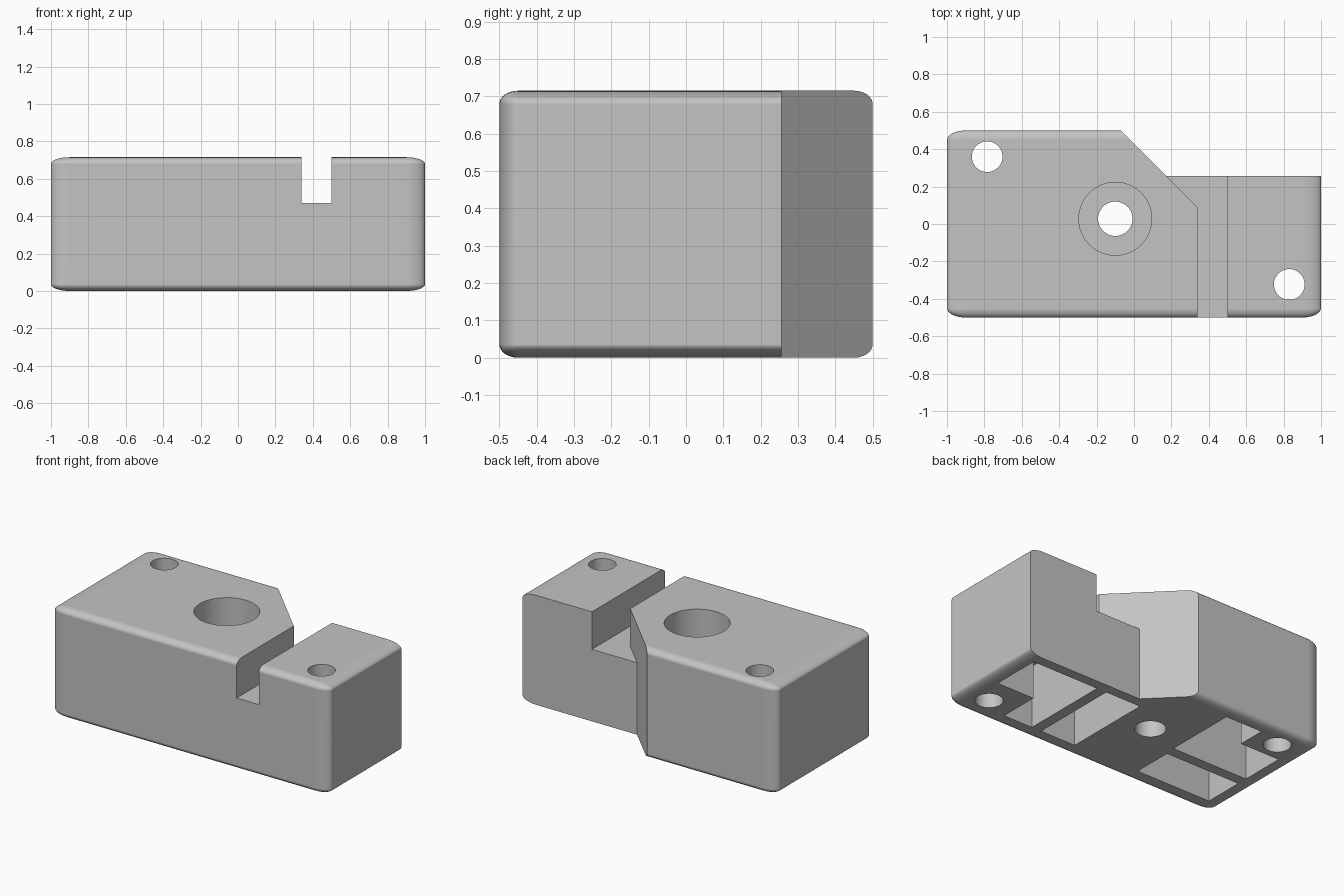
import bpy, bmesh, math
from mathutils import Matrix

old = bpy.data.objects.get("Cube")
if old:
    bpy.data.objects.remove(old)

HEIGHT = 0.715
SLOT_FLOOR = 0.47
POCKET_TOP = 0.41
BORE_FLOOR = 0.3
BELOW, ABOVE = -0.2, 1.0

grey = bpy.data.materials.new("plain_grey")
grey.use_nodes = True
colour = (0.55, 0.55, 0.55, 1)
grey.diffuse_color = colour
grey.node_tree.nodes["Principled BSDF"].inputs["Base Color"].default_value = colour


def make_object(name, bm):
    bmesh.ops.recalc_face_normals(bm, faces=bm.faces)
    mesh = bpy.data.meshes.new(name)
    bm.to_mesh(mesh)
    bm.free()
    obj = bpy.data.objects.new(name, mesh)
    obj.data.materials.append(grey)
    bpy.context.collection.objects.link(obj)
    return obj


def prism(name, outline, z0, z1):
    """Cutter extruded upwards from a flat outline."""
    bm = bmesh.new()
    face = bm.faces.new([bm.verts.new((x, y, z0)) for x, y in outline])
    top = bmesh.ops.extrude_face_region(bm, geom=[face])["geom"]
    bmesh.ops.translate(bm, vec=(0, 0, z1 - z0),
                        verts=[v for v in top if isinstance(v, bmesh.types.BMVert)])
    return make_object(name, bm)


def cylinder(name, x, y, radius, z0, z1):
    ring = [math.tau * i / 64 for i in range(64)]
    return prism(name, [(x + radius * math.cos(a), y + radius * math.sin(a)) for a in ring], z0, z1)


def box(x0, x1, y0, y1):
    return [(x0, y0), (x1, y0), (x1, y1), (x0, y1)]


# Rounded block, its edge rounding stretched with its proportions
bm = bmesh.new()
bmesh.ops.create_cube(bm, size=1)
bmesh.ops.bevel(bm, geom=bm.edges[:], offset=0.05, segments=8, profile=0.5, affect='EDGES')
bmesh.ops.transform(bm, verts=bm.verts,
                    matrix=Matrix.Translation((0, 0, HEIGHT / 2)) @ Matrix.Diagonal((2, 1, HEIGHT, 1)))
body = make_object("block_body", bm)

cutters = [
    # Back corner notch with its angled wall, then the cross slot that follows the same wall
    prism("notch_cutter", [(0.174, 0.256), (1.2, 0.256), (1.2, 0.6), (-0.17, 0.6)], BELOW, ABOVE),
    prism("slot_cutter", [(0.34, -0.6), (0.5, -0.6), (0.5, 0.6), (-0.17, 0.6), (0.34, 0.09)],
          SLOT_FLOOR, ABOVE),
    # Stepped central hole and two mounting holes
    cylinder("counterbore_cutter", -0.1, 0.028, 0.195, BORE_FLOOR, ABOVE),
    cylinder("centre_hole_cutter", -0.1, 0.028, 0.092, BELOW, ABOVE),
    cylinder("back_hole_cutter", -0.785, 0.36, 0.082, BELOW, ABOVE),
    cylinder("front_hole_cutter", 0.83, -0.323, 0.082, BELOW, ABOVE),
    # Hollows in the underside, two of them stepped around the mounting holes
    prism("left_hollow_cutter", [(0.44, -0.4), (0.65, -0.4), (0.65, -0.135), (0.92, -0.135),
                                 (0.92, 0.19), (0.44, 0.19)], BELOW, POCKET_TOP),
    prism("middle_hollow_cutter", box(0.115, 0.37, -0.4, 0.19), BELOW, POCKET_TOP),
    prism("right_hollow_cutter", [(-0.9, -0.06), (-0.35, -0.06), (-0.35, 0.42), (-0.615, 0.42),
                                  (-0.615, 0.235), (-0.9, 0.235)], BELOW, POCKET_TOP),
    prism("front_hollow_cutter", box(-0.9, -0.36, -0.395, -0.13), BELOW, POCKET_TOP),
]

bpy.ops.object.select_all(action='DESELECT')
body.select_set(True)
bpy.context.view_layer.objects.active = body
for cutter in cutters:
    cutter.hide_render = True
    cut = body.modifiers.new(cutter.name, 'BOOLEAN')
    cut.operation = 'DIFFERENCE'
    cut.solver = 'EXACT'
    cut.object = cutter
    bpy.ops.object.modifier_apply(modifier=cut.name)
    bpy.data.objects.remove(cutter)

# Smooth roundings and bores, crisp cut edges, flat large faces
bpy.ops.object.shade_smooth_by_angle(angle=math.radians(30))
weighted = body.modifiers.new("flat_faces", 'WEIGHTED_NORMAL')
weighted.keep_sharp = True
